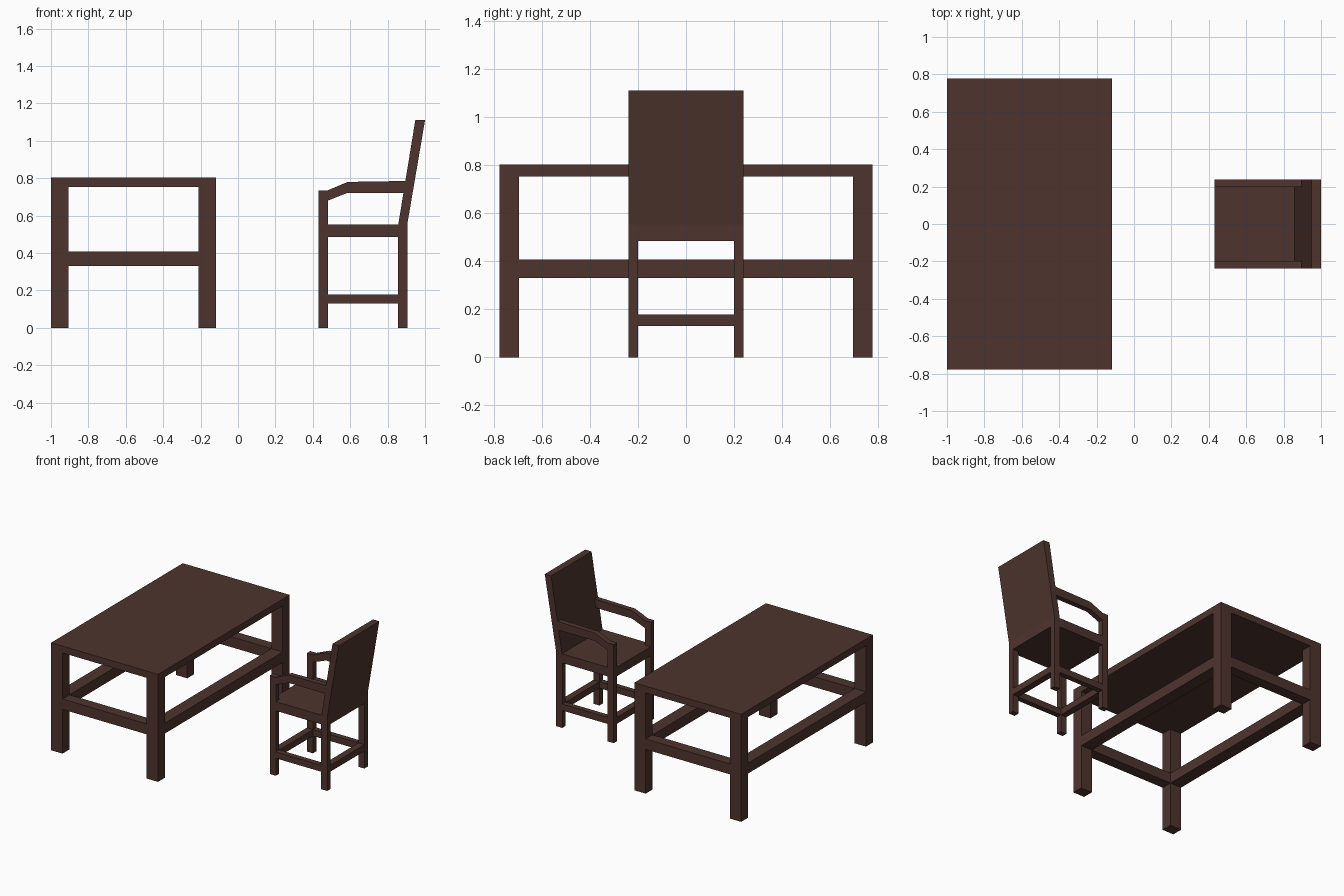
import bpy, bmesh

if "Cube" in bpy.data.objects:
    bpy.data.objects.remove(bpy.data.objects["Cube"])

wood = bpy.data.materials.new("dark brown wood")
wood.diffuse_color = (0.0762, 0.0343, 0.0273, 1)
wood.use_nodes = True
wood.node_tree.nodes["Principled BSDF"].inputs["Base Color"].default_value = wood.diffuse_color


def prism(name, outline, y0, y1):
    """Extrude an x-z outline from y0 to y1."""
    bm = bmesh.new()
    face = bm.faces.new([bm.verts.new((x, y0, z)) for x, z in outline])
    ext = bmesh.ops.extrude_face_region(bm, geom=[face])
    verts = [v for v in ext["geom"] if isinstance(v, bmesh.types.BMVert)]
    bmesh.ops.translate(bm, verts=verts, vec=(0, y1 - y0, 0))
    bmesh.ops.recalc_face_normals(bm, faces=bm.faces)
    mesh = bpy.data.meshes.new(name)
    bm.to_mesh(mesh)
    bm.free()
    mesh.materials.append(wood)
    obj = bpy.data.objects.new(name, mesh)
    bpy.context.collection.objects.link(obj)
    return obj


def box(name, x0, x1, y0, y1, z0, z1):
    return prism(name, [(x0, z0), (x1, z0), (x1, z1), (x0, z1)], y0, y1)


def frame(name, x0, x1, w, tx, ty, front_top, back_top, z0, z1):
    """Four corner legs joined by a ring of rails flush with the legs."""
    for s, side in ((-1, "right"), (1, "left")):
        ya, yb = sorted((s * w, s * (w - ty)))
        box(f"{name}_front_leg_{side}", x0, x0 + tx, ya, yb, 0, front_top)
        box(f"{name}_back_leg_{side}", x1 - tx, x1, ya, yb, 0, back_top)
        box(f"{name}_side_rail_{side}", x0 + tx, x1 - tx, ya, yb, z0, z1)
    box(f"{name}_front_rail", x0, x0 + tx, ty - w, w - ty, z0, z1)
    box(f"{name}_back_rail", x1 - tx, x1, ty - w, w - ty, z0, z1)


# Table
frame("table", -1, -0.117, 0.777, 0.094, 0.082, 0.752, 0.752, 0.33, 0.408)
box("table_top", -1, -0.117, -0.777, 0.777, 0.752, 0.803)

# Chair legs (front ones run up to the arms), rails and seat
frame("chair", 0.43, 0.905, 0.239, 0.05, 0.04, 0.735, 0.485, 0.13, 0.178)
box("seat_middle", 0.43, 0.905, -0.199, 0.199, 0.485, 0.553)
for s, side in ((-1, "right"), (1, "left")):
    ya, yb = sorted((s * 0.239, s * 0.199))
    box(f"seat_edge_{side}", 0.48, 0.905, ya, yb, 0.485, 0.553)
    # Bent armrest
    prism(f"armrest_{side}", [(0.48, 0.68), (0.587, 0.722), (0.885, 0.722),
                              (0.895, 0.785), (0.587, 0.78), (0.48, 0.735)], ya, yb)

# Slanted backrest
prism("backrest", [(0.857, 0.553), (0.905, 0.553), (1.0, 1.11), (0.948, 1.11)],
      -0.239, 0.239)
